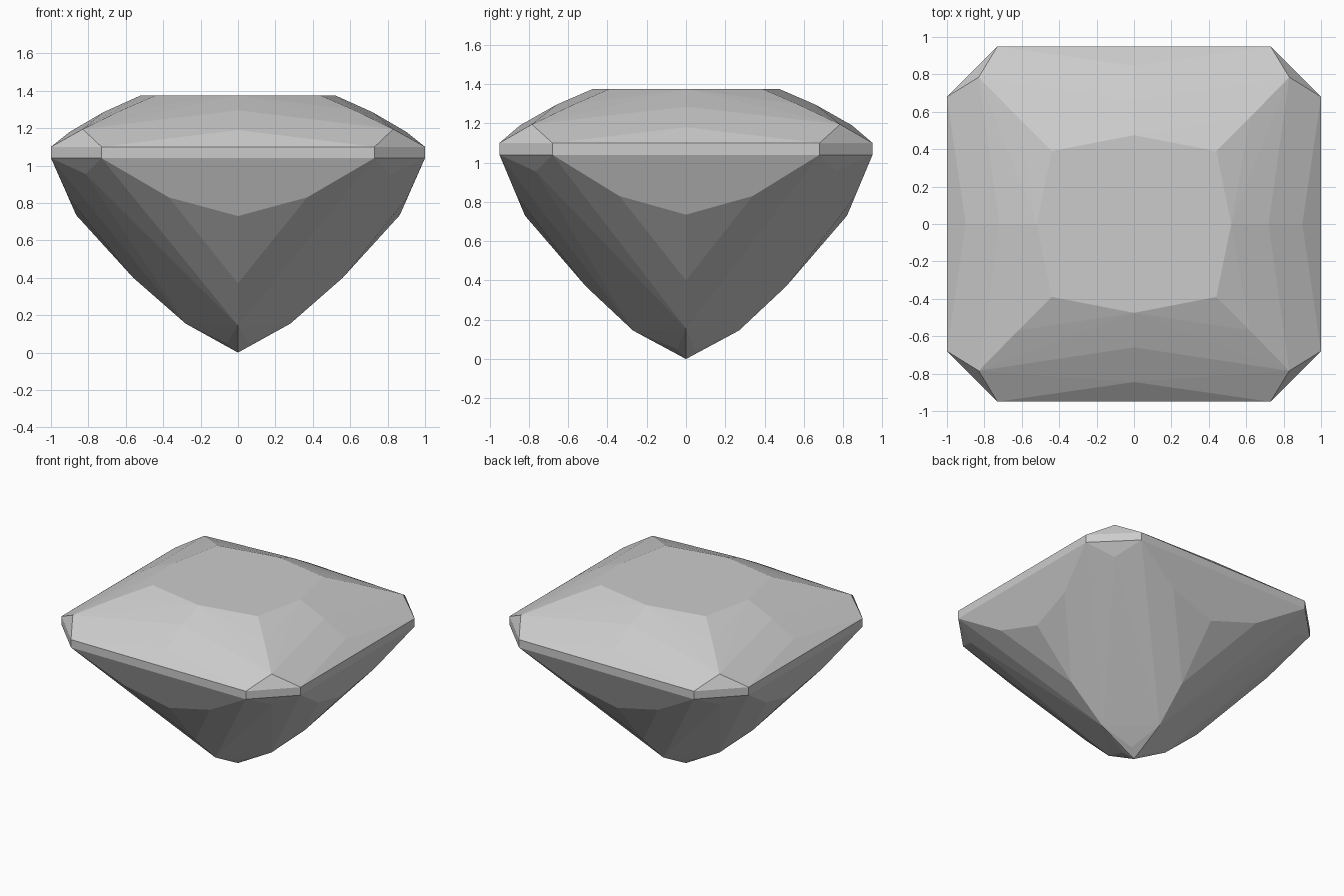
import bpy, bmesh, math

cube = bpy.data.objects.get("Cube")
if cube:
    bpy.data.objects.remove(cube, do_unlink=True)

# pale grey stone
stone = bpy.data.materials.new("pale_grey_stone")
stone.use_nodes = True
colour = (0.6, 0.6, 0.6, 1)
stone.diffuse_color = colour
stone.node_tree.nodes["Principled BSDF"].inputs["Base Color"].default_value = colour

# facet corners of one quarter of the stone
table = [(0, .475, 1.375), (.44, .39, 1.375), (.52, 0, 1.375)]
crown = [(0, .66, 1.295), (.62, .57, 1.297), (.72, 0, 1.285),
         (0, .845, 1.19), (.83, .785, 1.195), (.9, 0, 1.18)]
girdle = [(x, y, z) for z in (1.10, 1.04) for x, y in ((.73, .95), (1, .68))]
pavilion = [(.815, .765, .955), (.37, .862, .83), (.906, .34, .83),
            (0, .82, .73), (.865, 0, .735), (0, .51, .37), (.56, 0, .40),
            (0, .27, .145), (.28, 0, .155), (.06, .045, .05), (0, 0, 0)]

# mirror the corners into all four quarters and stretch the facets over them
corners = {(sx * x + 0.0, sy * y + 0.0, z)
           for x, y, z in table + crown + girdle + pavilion
           for sx in (1, -1) for sy in (1, -1)}
bm = bmesh.new()
for co in sorted(corners):
    bm.verts.new(co)
hull = bmesh.ops.convex_hull(bm, input=bm.verts)
loose = [v for v in bm.verts if not v.link_faces]
bmesh.ops.delete(bm, geom=loose, context='VERTS')

# merge coplanar triangles into clean facets
bmesh.ops.dissolve_limit(bm, angle_limit=math.radians(1),
                         verts=bm.verts, edges=bm.edges)
bmesh.ops.recalc_face_normals(bm, faces=bm.faces)

mesh = bpy.data.meshes.new("cut_gemstone")
bm.to_mesh(mesh)
bm.free()
mesh.materials.append(stone)
gem = bpy.data.objects.new("cut_gemstone", mesh)
bpy.context.collection.objects.link(gem)
